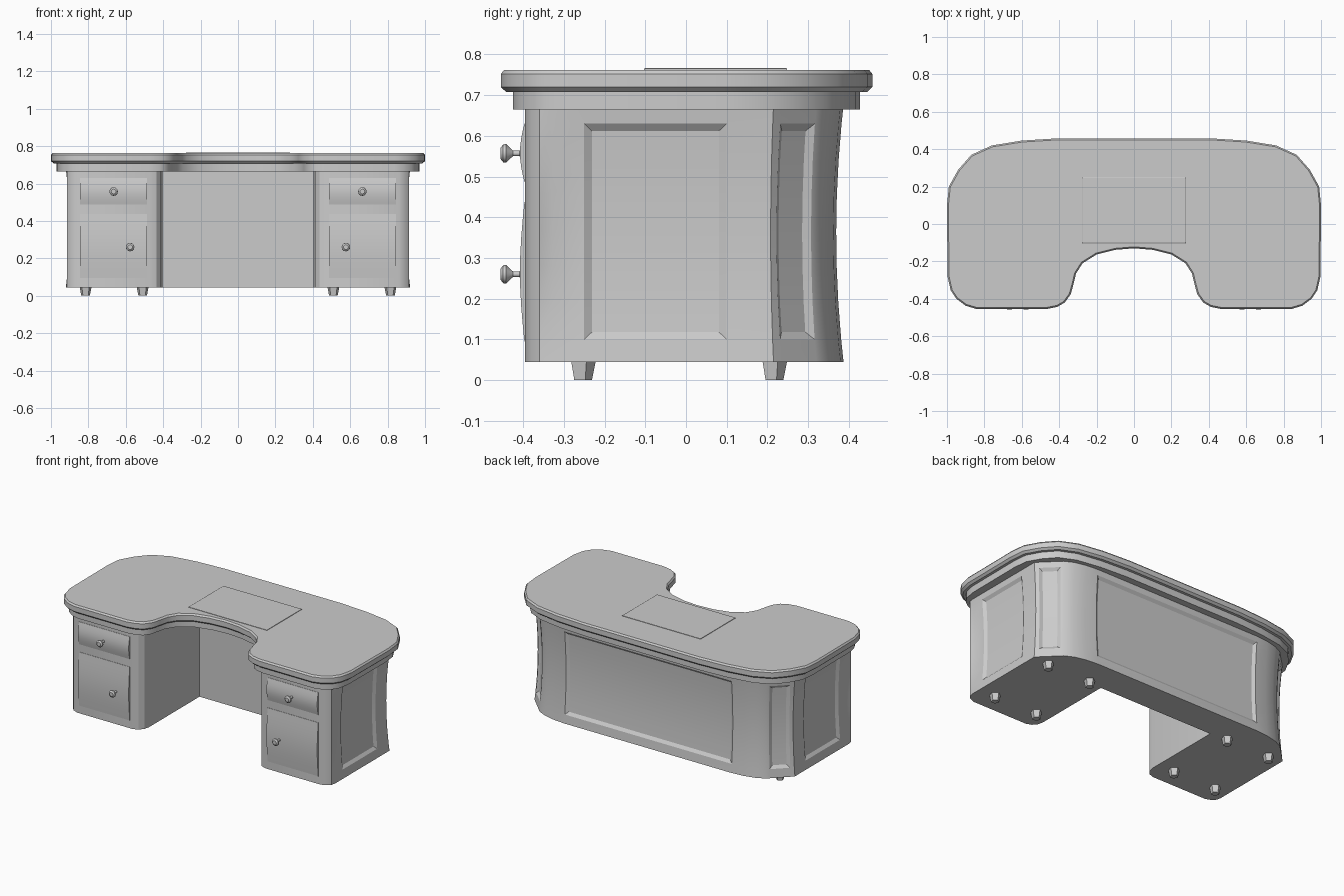
import bpy, bmesh, math
from mathutils import Vector, Matrix

cube = bpy.data.objects.get("Cube")
if cube:
    bpy.data.objects.remove(cube, do_unlink=True)

grey = bpy.data.materials.new("plain grey")
grey.use_nodes = True
grey.diffuse_color = (0.6, 0.6, 0.6, 1)
bsdf = grey.node_tree.nodes["Principled BSDF"]
bsdf.inputs["Base Color"].default_value = (0.6, 0.6, 0.6, 1)
bsdf.inputs["Roughness"].default_value = 0.6


def finish(bm, name, angle=None):
    """Turn a bmesh into a named object, optionally smooth below an angle."""
    mesh = bpy.data.meshes.new(name)
    bm.to_mesh(mesh)
    bm.free()
    mesh.materials.append(grey)
    obj = bpy.data.objects.new(name, mesh)
    bpy.context.collection.objects.link(obj)
    if angle:
        bpy.ops.object.select_all(action="DESELECT")
        obj.select_set(True)
        bpy.context.view_layer.objects.active = obj
        bpy.ops.object.shade_smooth_by_angle(angle=math.radians(angle))
    return obj


def mirrored(half):
    """Closed counter-clockwise outline from its +x half, front to back."""
    return [Vector(p) for p in half] + [Vector((-x, y)) for x, y in reversed(half) if x > 0]


def inset(outline, amounts):
    """Move every outline point inward along its mitre."""
    result = []
    for i, p in enumerate(outline):
        a = (p - outline[i - 1]).normalized()
        b = (outline[(i + 1) % len(outline)] - p).normalized()
        n = Vector((-a.y - b.y, a.x + b.x)).normalized()
        result.append(p + n * amounts[i] / max(0.5, n.dot(Vector((-a.y, a.x)))))
    return result


def loft(layers):
    """Skin stacked (outline, z) layers and cap both ends."""
    bm = bmesh.new()
    rings = [[bm.verts.new((p.x, p.y, z)) for p in pts] for pts, z in layers]
    n = len(rings[0])
    for low, high in zip(rings, rings[1:]):
        for i in range(n):
            j = (i + 1) % n
            bm.faces.new((low[i], low[j], high[j], high[i]))
    bm.faces.new(rings[0][::-1])
    bm.faces.new(rings[-1])
    bm.normal_update()
    return bm


# Desktop with moulded edge and apron
top_outline = mirrored([
    (0, -.13), (.1, -.138), (.2, -.163), (.275, -.21), (.31, -.265), (.323, -.32),
    (.338, -.375), (.37, -.42), (.41, -.443), (.47, -.455), (.84, -.455), (.9, -.437),
    (.95, -.4), (.98, -.355), (.997, -.28), (1, .1), (.99, .2), (.94, .29),
    (.87, .37), (.76, .42), (.6, .446), (.41, .458), (0, .458)])


def top_layer(amount, z):
    return inset(top_outline, [amount] * len(top_outline)), z


finish(loft([top_layer(.03, .665), top_layer(.03, .71)]), "apron", 35)
finish(loft([top_layer(.013, .708), top_layer(0, .72), top_layer(0, .752),
             top_layer(.008, .762)]), "desktop", 35)

# Writing pad on the desktop
pad = mirrored([(.277, -.103), (.277, .248)])
finish(loft([(pad, .76), (pad, .765), (inset(pad, [.003] * 4), .767)]), "writing_pad")

# Body: two pedestals joined by a back, with waisted outer walls
body_outline = mirrored([
    (.405, .19), (.405, -.32), (.413, -.355), (.435, -.382), (.47, -.395),
    (.86, -.395), (.895, -.38), (.914, -.36), (.92, -.33), (.92, -.25), (.92, .1),
    (.92, .215), (.901, .235), (.815, .32), (.8, .335), (.745, .362), (.67, .38),
    (.59, .387)])
waist = [1 if y > .2 or (abs(x) > .9 and y > -.34) else 0 for x, y in body_outline]
layers = []
for z in (.045, .1, .19, .28, .365, .45, .54, .63, .668):
    depth = .018 * (1 - ((z - .36) / .315) ** 2)
    layers.append((inset(body_outline, [w * depth for w in waist]), z))
bm = loft(layers)


# Recessed panels on the sides, the angled corners and the back
def on_side(c):
    return abs(c.x) > .89 and -.25 < c.y < .1


def on_corner(c):
    return .82 < abs(c.x) < .9 and .235 < c.y < .32


def on_back(c):
    return abs(c.x) < .3 and c.y > .3


for rule, sign in ((on_side, 1), (on_side, -1), (on_corner, 1), (on_corner, -1), (on_back, 0)):
    faces = []
    for f in bm.faces:
        c = f.calc_center_median()
        if .1 < c.z < .63 and abs(f.normal.z) < .5 and rule(c) and c.x * sign >= 0:
            faces.append(f)
    bmesh.ops.inset_region(bm, faces=faces, thickness=.019, depth=-.012,
                           use_even_offset=True, use_boundary=True)
finish(bm, "desk_body", 25)


# Bulging drawer and door fronts
def front_panel(name, side, low, high):
    bm = bmesh.new()
    x0, x1 = sorted((side * .487, side * .845))
    stations = [(0, -.385), (0, -.397)]
    stations += [(t / 8, -.397 - .011 * math.sin(math.pi * t / 8)) for t in range(1, 8)]
    stations += [(1, -.397), (1, -.385)]
    ends = [[bm.verts.new((x, y, low + (high - low) * t)) for t, y in stations]
            for x in (x0, x1)]
    for i in range(len(stations) - 1):
        bm.faces.new((ends[0][i], ends[1][i], ends[1][i + 1], ends[0][i + 1]))
    bm.faces.new(ends[0])
    bm.faces.new(ends[1][::-1])
    bmesh.ops.recalc_face_normals(bm, faces=bm.faces)
    finish(bm, name, 25)


# Turned knob, lathed around the y axis
def knob(name, x, z):
    profile = [(0, 0), (.013, 0), (.013, .008), (.007, .014), (.007, .03), (.012, .036),
               (.023, .047), (.022, .054), (.013, .061), (0, .061)]
    bm = bmesh.new()
    verts = [bm.verts.new((r, -d, 0)) for r, d in profile]
    edges = [bm.edges.new(pair) for pair in zip(verts, verts[1:])]
    bmesh.ops.spin(bm, geom=verts + edges, cent=(0, 0, 0), axis=(0, 1, 0),
                   angle=math.tau, steps=12)
    bmesh.ops.remove_doubles(bm, verts=bm.verts, dist=.0005)
    bmesh.ops.recalc_face_normals(bm, faces=bm.faces)
    bmesh.ops.translate(bm, verts=bm.verts, vec=(x, -.395, z))
    finish(bm, name, 35)


# Five-sided tapered foot
def foot(name, x, y):
    bm = bmesh.new()
    bmesh.ops.create_cone(bm, cap_ends=True, segments=5, radius1=.024, radius2=.034,
                          depth=.05, matrix=Matrix.Translation((x, y, .025)))
    finish(bm, name)


for side, label in ((1, "left"), (-1, "right")):
    front_panel(label + "_drawer", side, .487, .63)
    front_panel(label + "_door", side, .095, .437)
    knob(label + "_drawer_knob", side * .665, .557)
    knob(label + "_door_knob", side * .577, .26)
    for place, y in (("front", -.255), ("back", .215)):
        foot(f"{label}_{place}_inner_foot", side * .51, y)
        foot(f"{label}_{place}_outer_foot", side * .815, y)
